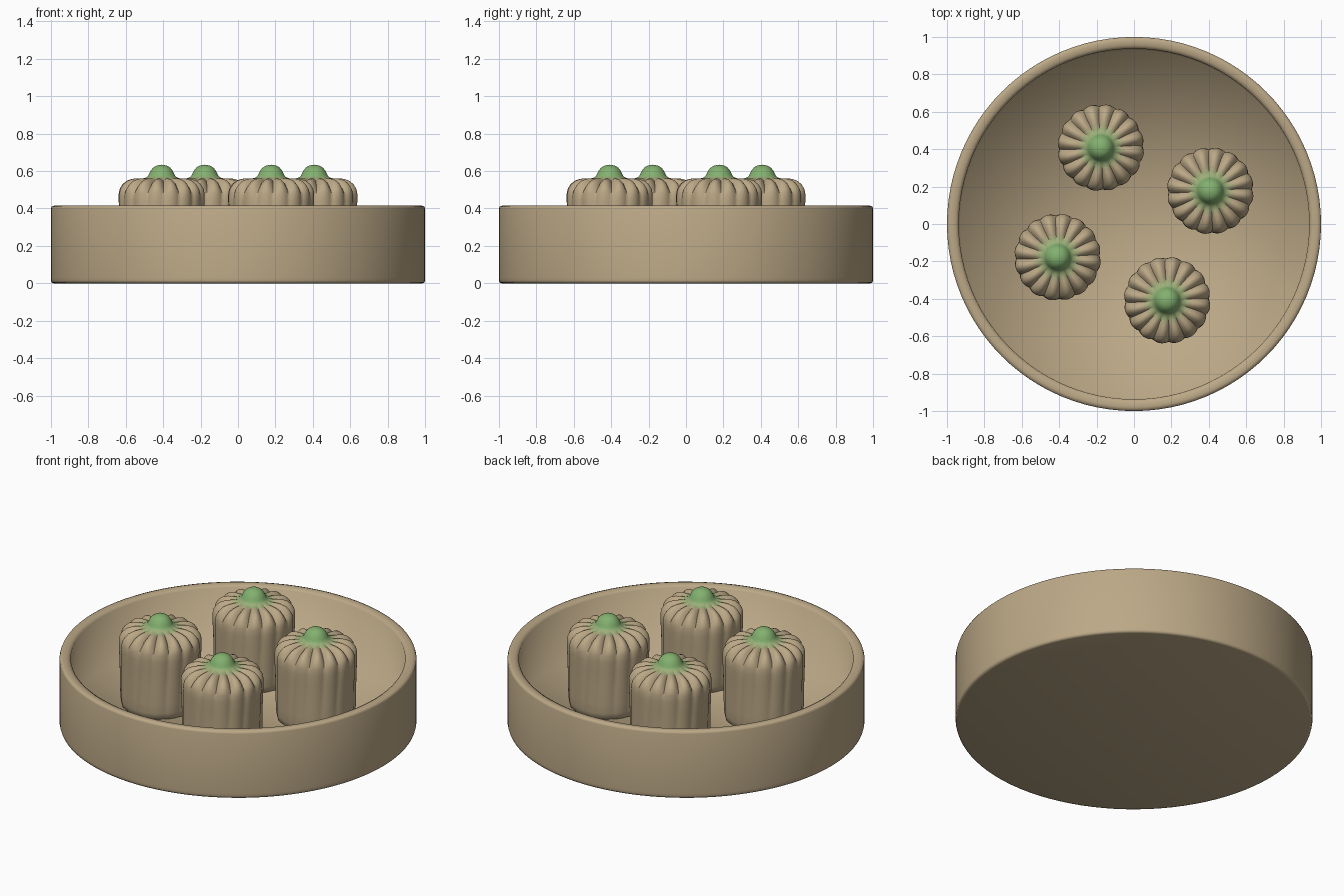
import bpy, bmesh, math

if "Cube" in bpy.data.objects:
    bpy.data.objects.remove(bpy.data.objects["Cube"])


def material(name, rgb):
    m = bpy.data.materials.new(name)
    m.diffuse_color = (*rgb, 1)
    m.use_nodes = True
    m.node_tree.nodes["Principled BSDF"].inputs["Base Color"].default_value = m.diffuse_color
    return m


TAN = material("warm tan", (0.50, 0.392, 0.24))
BLEND = material("pale green tan", (0.43, 0.40, 0.22))
SAGE = material("sage green", (0.33, 0.42, 0.19))
GREEN = material("leaf green", (0.23, 0.44, 0.16))


def lathe(name, profile, segments, mats, shape=None, mat_rule=None, angle=40):
    """Revolve (r, z) points; shape(r, z, theta) may reshape each ring point."""
    bm = bmesh.new()
    rings = []
    for r, z in profile:
        if r == 0:
            rings.append([bm.verts.new((0, 0, z))] * segments)
            continue
        ring = []
        for i in range(segments):
            t = 2 * math.pi * i / segments
            rr, zz, tt = shape(r, z, t) if shape else (r, z, t)
            ring.append(bm.verts.new((rr * math.cos(tt), rr * math.sin(tt), zz)))
        rings.append(ring)
    for k in range(len(rings) - 1):
        a, b = rings[k], rings[k + 1]
        for i in range(segments):
            j = (i + 1) % segments
            loop = list(dict.fromkeys((a[i], a[j], b[j], b[i])))
            f = bm.faces.new(loop)
            if mat_rule:
                f.material_index = mat_rule(k)
    bmesh.ops.recalc_face_normals(bm, faces=bm.faces)
    mesh = bpy.data.meshes.new(name)
    bm.to_mesh(mesh)
    bm.free()
    for m in mats:
        mesh.materials.append(m)
    obj = bpy.data.objects.new(name, mesh)
    bpy.context.collection.objects.link(obj)
    bpy.ops.object.select_all(action='DESELECT')
    obj.select_set(True)
    bpy.context.view_layer.objects.active = obj
    bpy.ops.object.shade_smooth_by_angle(angle=math.radians(angle))
    return obj


# Round tray: flat base, upright wall, softly rounded rim and a flat floor
tray = [(0, 0), (0.985, 0), (0.997, 0.004), (1.0, 0.015), (1.0, 0.03),
        (1.0, 0.40), (0.996, 0.411), (0.98, 0.416), (0.955, 0.413),
        (0.937, 0.403), (0.93, 0.08), (0, 0.08)]
lathe("tray", tray, 96, [TAN], angle=100)

# Dumpling outline from base to green tip
OUTLINE = [(0, 0.077), (0.205, 0.077), (0.218, 0.09), (0.223, 0.12), (0.225, 0.18),
           (0.226, 0.28), (0.229, 0.38), (0.232, 0.44), (0.232, 0.48),
           (0.226, 0.507), (0.211, 0.53), (0.189, 0.548), (0.160, 0.558),
           (0.130, 0.561), (0.107, 0.560), (0.088, 0.563), (0.074, 0.572),
           (0.067, 0.585), (0.059, 0.602), (0.046, 0.618), (0.030, 0.628),
           (0.014, 0.632), (0, 0.634)]
PLEATS = 16


def pleat(r, z, t):
    """Scalloped folds, deepest at the shoulder, fading towards base and tip."""
    fold = 1 - abs(math.sin(PLEATS * t / 2)) ** 0.9
    low = min(1, max(0, (z - 0.08) / 0.40))
    shoulder = min(1, max(0, (z - 0.46) / 0.07))
    depth = top = 0
    if r > 0.10:
        depth = 0.015 + 0.03 * low + 0.05 * shoulder
        top = shoulder * min(1, (r - 0.09) / 0.06)
    return r * (1 - depth * fold), z - 0.02 * top * fold, t + 0.25 * (z - 0.3)


def green_steps(k):
    """Blend from tan to green around the tip."""
    r = OUTLINE[k][0]
    if OUTLINE[k][1] < 0.558:
        return 0
    return 0 if r > 0.14 else 1 if r > 0.11 else 2 if r > 0.08 else 3


# Four dumplings, each a quarter turn around the tray
for n in range(4):
    a = math.radians(23.5 + 90 * n)
    d = lathe(f"dumpling_{n + 1}", OUTLINE, PLEATS * 8, [TAN, BLEND, SAGE, GREEN],
              pleat, green_steps, 50)
    d.location = (0.445 * math.cos(a), 0.445 * math.sin(a), 0)
    d.rotation_euler.z = math.pi / 2 * n
